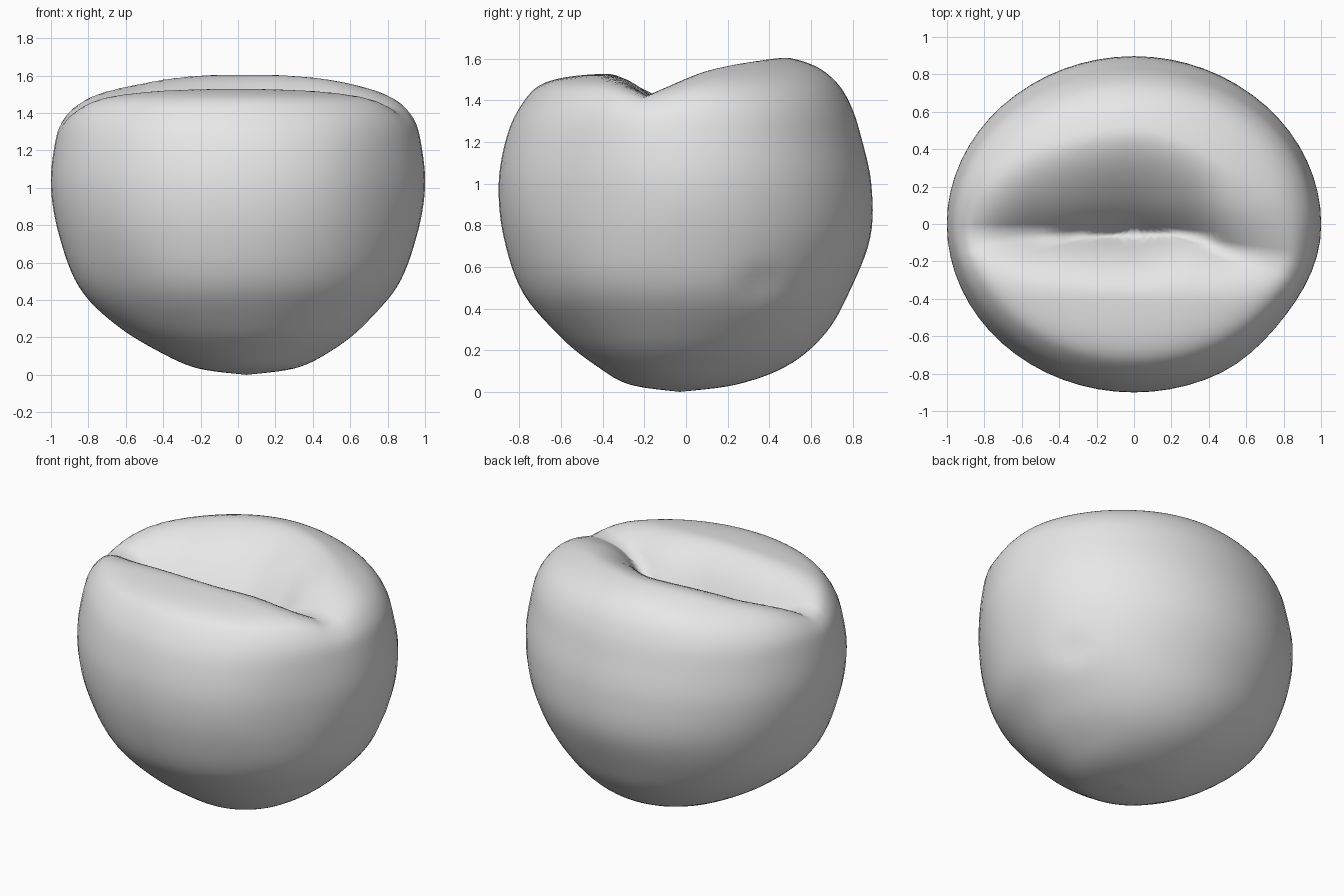
import bpy, bmesh
from math import sin, cos, pi
from mathutils import Vector

cube = bpy.data.objects.get("Cube")
if cube:
    bpy.data.objects.remove(cube, do_unlink=True)

SEGMENTS, STEPS = 64, 6

# Body profile, bottom to top: half width, front reach, back reach, height
PROFILE = [
    (0.0, 0.0, 0.0, 0.0), (0.26, 0.24, 0.27, 0.035), (0.45, 0.40, 0.50, 0.12),
    (0.655, 0.59, 0.66, 0.26), (0.85, 0.78, 0.78, 0.47), (0.955, 0.875, 0.885, 0.74),
    (1.0, 0.90, 0.89, 1.0), (0.98, 0.86, 0.84, 1.23), (0.935, 0.79, 0.79, 1.38),
    (0.82, 0.69, 0.72, 1.49), (0.6, 0.55, 0.61, 1.57), (0.38, 0.38, 0.44, 1.615),
    (0.18, 0.2, 0.22, 1.635), (0.0, 0.0, 0.0, 1.64)]

# Fold across the top: x, depth, front edge y, deepest y, back edge y
FOLD = [(-1.0, 0.02, -0.35, -0.06, 0.2), (-0.85, 0.09, -0.37, -0.07, 0.22),
        (-0.5, 0.31, -0.38, -0.07, 0.4), (0.0, 0.45, -0.4, -0.06, 0.5),
        (0.3, 0.33, -0.4, -0.06, 0.42), (0.55, 0.15, -0.41, -0.16, 0.28),
        (0.8, 0.06, -0.42, -0.2, 0.15), (1.0, 0.01, -0.42, -0.2, 0.1)]

# Small dents: centre, radius, depth
DENTS = [((0.82, 0.38, 0.5), 0.16, 0.02), ((-0.62, -0.55, 0.5), 0.35, 0.012),
         ((0.8, -0.5, 1.0), 0.5, 0.025)]


def smooth(t):
    t = max(0.0, min(1.0, t))
    return t * t * (3 - 2 * t)


def spline(rows, i, t):
    """Catmull-Rom blend between row i and row i + 1."""
    last = len(rows) - 1
    quad = zip(rows[max(i - 1, 0)], rows[i], rows[i + 1], rows[min(i + 2, last)])
    return [b + 0.5 * t * (c - a + t * (2 * a - 5 * b + 4 * c - d + t * (3 * (b - c) + d - a)))
            for a, b, c, d in quad]


def fold_drop(x, y):
    """How far the fold sinks: a rounded lip in front, a sloping bowl behind."""
    x = max(-0.999, min(0.999, x))
    i = max(k for k in range(len(FOLD) - 1) if FOLD[k][0] <= x)
    depth, front, low, back = spline(FOLD, i, (x - FOLD[i][0]) / (FOLD[i + 1][0] - FOLD[i][0]))[1:]
    if y < low:
        return depth * max(0, (y - front) / (low - front)) ** 2.2
    return depth * max(0, (back - y) / (back - low)) ** 1.5


def shape(x, y, z):
    """Press the fold into the top, flatten the front lip and add dents."""
    p = Vector((x, y, z))
    if z > 1.2:
        over = max(0, z - 1.44)
        p.z -= smooth((z - 1.2) / 0.2) * fold_drop(x, y)
        p.z -= (over - over / (1 + 5.5 * over)) * smooth((0.12 - y) / 0.45)
    for centre, radius, depth in DENTS:
        away = (p - Vector(centre)).length / radius
        if away < 1:
            p += (Vector((0, 0, 0.85)) - p).normalized() * depth * smooth(1 - away)
    # The underside leans slightly to one side
    lean = smooth((0.4 - z) / 0.4)
    return p + Vector((0.045, -0.03, 0)) * lean


# Body skin
rows = [spline(PROFILE, i, k / STEPS) for i in range(len(PROFILE) - 1) for k in range(STEPS)][1:]
bm = bmesh.new()
rings = []
for wide, front, back, z in rows:
    ring = []
    for k in range(SEGMENTS):
        a = 2 * pi * k / SEGMENTS
        reach = front if sin(a) < 0 else back
        ring.append(bm.verts.new(shape(wide * cos(a), reach * sin(a), z)))
    rings.append(ring)
bottom = bm.verts.new(shape(0, 0, 0))
top = bm.verts.new(shape(0, 0, PROFILE[-1][3]))
for k in range(SEGMENTS):
    n = (k + 1) % SEGMENTS
    bm.faces.new((bottom, rings[0][n], rings[0][k]))
    bm.faces.new((rings[-1][k], rings[-1][n], top))
    for lower, upper in zip(rings, rings[1:]):
        bm.faces.new((lower[k], lower[n], upper[n], upper[k]))
bmesh.ops.recalc_face_normals(bm, faces=bm.faces)
mesh = bpy.data.meshes.new("folded_ball")
bm.to_mesh(mesh)
bm.free()
mesh.shade_smooth()
ball = bpy.data.objects.new("folded_ball", mesh)
bpy.context.collection.objects.link(ball)

# Plain grey skin
grey = bpy.data.materials.new("light_grey")
grey.use_nodes = True
colour = (0.8, 0.8, 0.8, 1)
grey.diffuse_color = colour
grey.node_tree.nodes["Principled BSDF"].inputs["Base Color"].default_value = colour
mesh.materials.append(grey)
